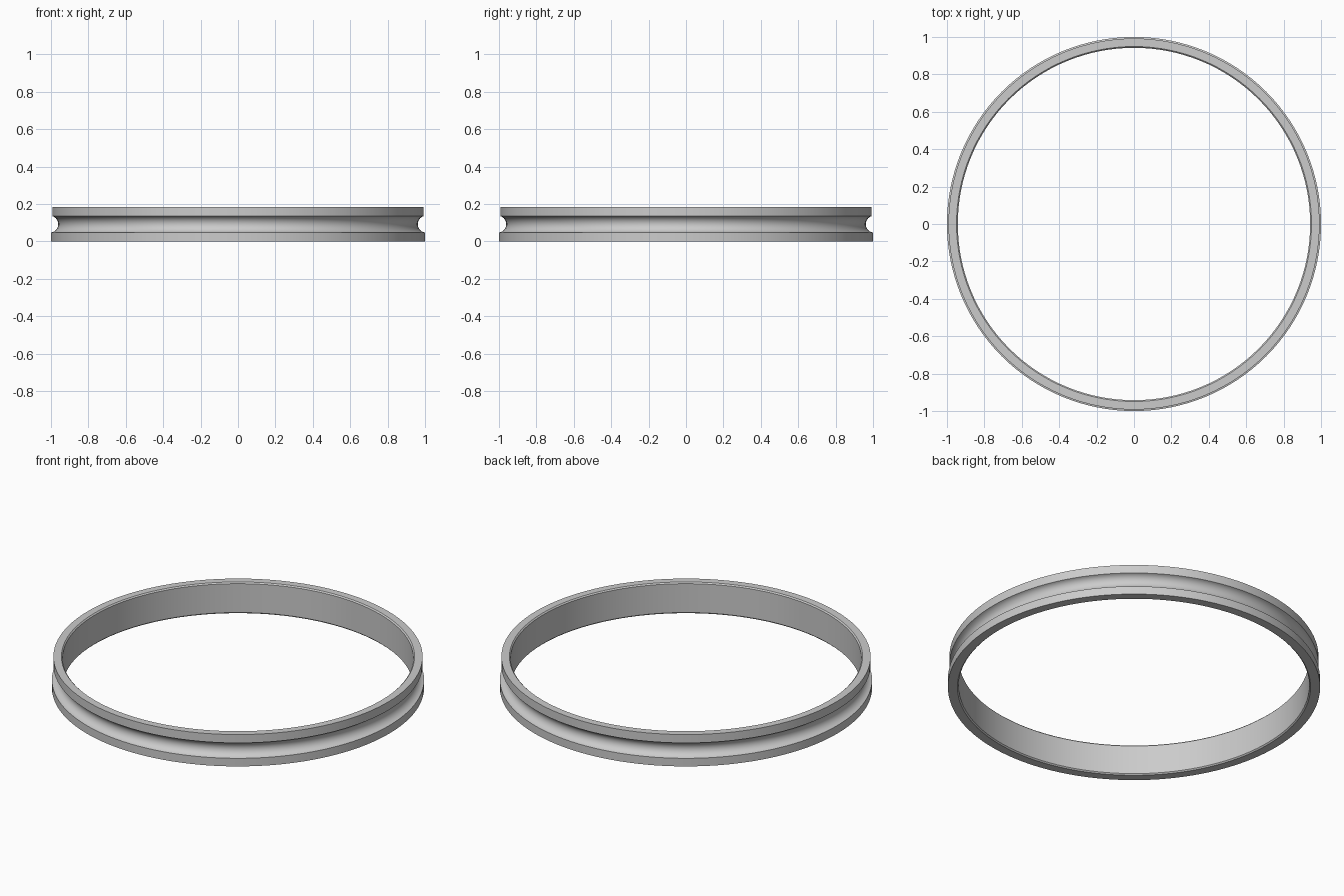
import bpy, bmesh, math

cube = bpy.data.objects.get("Cube")
if cube:
    bpy.data.objects.remove(cube, do_unlink=True)

SEGMENTS = 128
HEIGHT = 0.185
BORE = 0.942
LOWER_R, UPPER_R = 1.0, 0.992
CHAMFER = 0.007
GROOVE_R, GROOVE_X, GROOVE_Z = 0.045, 1.006, 0.0925


def groove_arc(steps=16):
    """Arc from the lower shoulder, through the groove floor, to the upper shoulder."""
    start = math.acos((LOWER_R - GROOVE_X) / GROOVE_R)
    end = math.acos((UPPER_R - GROOVE_X) / GROOVE_R)
    a0, a1 = -start, end - 2 * math.pi
    for i in range(steps + 1):
        a = a0 + (a1 - a0) * i / steps
        yield (GROOVE_X + GROOVE_R * math.cos(a), GROOVE_Z + GROOVE_R * math.sin(a))


# Closed cross-section (radius, height)
profile = [(BORE, CHAMFER), (BORE + CHAMFER, 0), (LOWER_R, 0)]
profile += list(groove_arc())
profile += [(UPPER_R, HEIGHT), (BORE + CHAMFER, HEIGHT), (BORE, HEIGHT - CHAMFER)]

# Revolve the section into the ring
bm = bmesh.new()
rings = []
for s in range(SEGMENTS):
    a = 2 * math.pi * s / SEGMENTS
    rings.append([bm.verts.new((r * math.cos(a), r * math.sin(a), z)) for r, z in profile])
for s, ring in enumerate(rings):
    nxt = rings[(s + 1) % SEGMENTS]
    for i in range(len(profile)):
        j = (i + 1) % len(profile)
        bm.faces.new((ring[i], nxt[i], nxt[j], ring[j]))
bmesh.ops.recalc_face_normals(bm, faces=bm.faces)

mesh = bpy.data.meshes.new("grooved_ring")
bm.to_mesh(mesh)
bm.free()
ring_obj = bpy.data.objects.new("grooved_ring", mesh)
bpy.context.collection.objects.link(ring_obj)

# Plain grey metal colour
steel = bpy.data.materials.new("light_grey")
steel.use_nodes = True
colour = (0.6, 0.6, 0.6, 1)
steel.diffuse_color = colour
steel.node_tree.nodes["Principled BSDF"].inputs["Base Color"].default_value = colour
mesh.materials.append(steel)

# Smooth surfaces with crisp shoulders
bpy.ops.object.select_all(action="DESELECT")
ring_obj.select_set(True)
bpy.context.view_layer.objects.active = ring_obj
bpy.ops.object.shade_smooth_by_angle(angle=math.radians(30))
